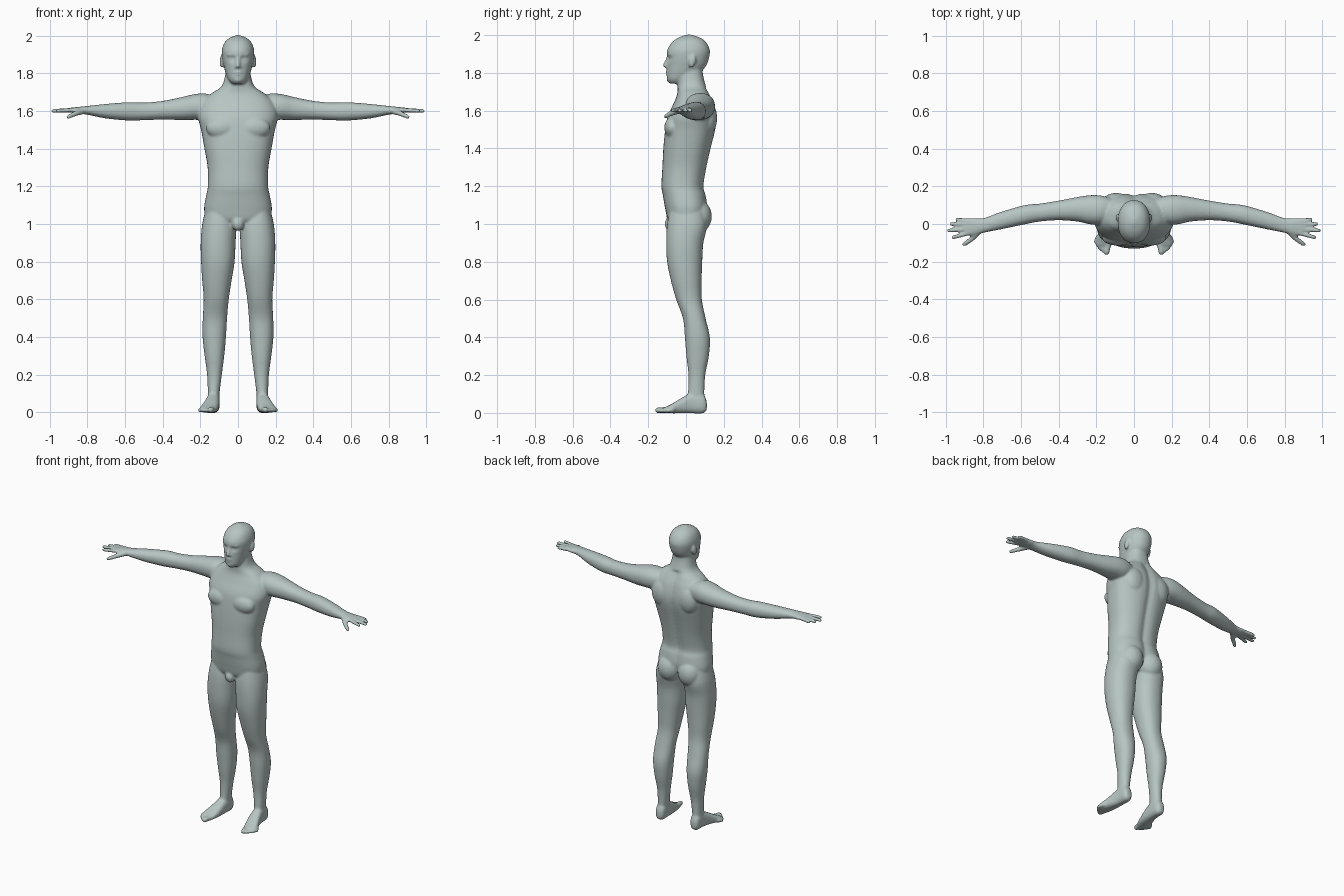
import bpy, bmesh, math
from mathutils import Matrix, Vector

bm = bmesh.new()


def skin_rings(rings):
    """Join rings of points into a closed tube."""
    rings = [[bm.verts.new(co) for co in ring] for ring in rings]
    n = len(rings[0])
    for lo, hi in zip(rings, rings[1:]):
        for k in range(n):
            bm.faces.new((lo[k], lo[(k + 1) % n], hi[(k + 1) % n], hi[k]))
    bm.faces.new(rings[0][::-1])
    bm.faces.new(rings[-1])


def catmull(p, q, r, s, t):
    return [0.5 * (2 * b + (c - a) * t + (2 * a - 5 * b + 4 * c - d) * t * t
                   + (3 * b - a - 3 * c + d) * t ** 3) for a, b, c, d in zip(p, q, r, s)]


def loft(axis, sections, power=2.2, warp=None, steps=4, sides=32):
    """Skin of rounded rings; each section is (position, a0, a1, b0, b1)."""
    rows = []
    for i in range(len(sections) - 1):
        p, s = sections[max(i - 1, 0)], sections[min(i + 2, len(sections) - 1)]
        rows += [catmull(p, sections[i], sections[i + 1], s, k / steps) for k in range(steps)]
    rows.append(sections[-1])
    others = [k for k in range(3) if k != axis]
    rings = []
    for t, a0, a1, b0, b1 in rows:
        ring = []
        for k in range(sides):
            ang = math.tau * k / sides
            c, s = math.cos(ang), math.sin(ang)
            co = Vector((0, 0, 0))
            co[axis] = t
            co[others[0]] = (a0 + a1) / 2 + (a1 - a0) / 2 * math.copysign(abs(c) ** (2 / power), c)
            co[others[1]] = (b0 + b1) / 2 + (b1 - b0) / 2 * math.copysign(abs(s) ** (2 / power), s)
            if warp:
                warp(co)
            ring.append(co)
        rings.append(ring)
    skin_rings(rings)


def capsule(m, profile, sides=14):
    """Turned shape of (height, radius) points placed by a matrix."""
    skin_rings([[m @ Vector((r * math.cos(math.tau * k / sides), r * math.sin(math.tau * k / sides), h))
                 for k in range(sides)] for h, r in profile])


def blob(center, radii, tilt=0):
    m = Matrix.Translation(center) @ Matrix.Rotation(tilt, 4, 'X') @ Matrix.Diagonal((*radii, 1))
    capsule(m, [(-math.cos(a), math.sin(a)) for a in [.08 + 2.98 * i / 12 for i in range(13)]], 20)


def limb(a, b, r0, r1):
    """Tapered rod with rounded ends."""
    a, b = Vector(a), Vector(b)
    d = b - a
    m = Matrix.Translation(a) @ d.to_track_quat('Z', 'Y').to_matrix().to_4x4()
    arc = [.1, .5, .9, 1.25, 1.57]
    capsule(m, [(-r0 * math.cos(t), r0 * math.sin(t)) for t in arc]
            + [(d.length + r1 * math.cos(t), r1 * math.sin(t)) for t in arc[::-1]])


# ---- parts of one side, mirrored afterwards ----
# leg
loft(2, [(1.10, .04, .165, -.08, .09), (1.0, .010, .190, -.10, .112),
         (.90, .013, .198, -.105, .092), (.80, .018, .196, -.10, .086),
         (.70, .034, .190, -.08, .083), (.60, .049, .182, -.052, .084),
         (.50, .058, .187, -.016, .104), (.40, .064, .188, -.006, .126),
         (.30, .073, .177, .002, .121), (.20, .086, .164, .013, .102),
         (.10, .098, .160, .010, .097), (.03, .10, .160, 0, .10)])
# foot and toes
loft(1, [(.110, .115, .148, .015, .06), (.09, .099, .161, -.002, .10),
         (.03, .097, .166, -.002, .105), (-.03, .10, .182, -.002, .075),
         (-.08, .108, .20, -.002, .045), (-.115, .119, .203, 0, .029)], 2.6)
limb((.135, -.09, .016), (.145, -.150, .014), .018, .015)
for root, tip in (((.158, -.09), (.165, -.142)), ((.172, -.085), (.180, -.130)),
                  ((.184, -.08), (.193, -.113)), ((.192, -.07), (.203, -.094))):
    limb((*root, .016), (*tip, .011), .013, .0105)
# arm and palm
loft(0, [(.10, .03, .13, 1.58, 1.67), (.17, 0, .15, 1.555, 1.692),
         (.23, -.002, .153, 1.553, 1.689), (.30, .013, .143, 1.552, 1.673),
         (.40, .020, .124, 1.554, 1.653), (.50, .013, .108, 1.551, 1.644),
         (.58, -.002, .100, 1.549, 1.646), (.70, -.027, .066, 1.560, 1.637),
         (.80, -.047, .031, 1.580, 1.626), (.85, -.061, .031, 1.586, 1.621),
         (.895, -.060, .026, 1.592, 1.616)])
# fingers and thumb
for root, tip in (((.87, .016), (.938, .024)), ((.88, -.005), (.967, 0)),
                  ((.88, -.027), (.983, -.035)), ((.87, -.046), (.958, -.071))):
    limb((*root, 1.605), (*tip, 1.600), .0125, .0105)
limb((.82, -.035, 1.60), (.862, -.08, 1.586), .017, .014)
limb((.862, -.08, 1.586), (.90, -.108, 1.569), .014, .011)
# buttock, chest muscle, shoulder blade
blob((.076, .064, 1.04), (.078, .073, .088))
blob((.085, -.072, 1.51), (.086, .043, .058))
blob((.095, .115, 1.56), (.075, .05, .09))
# ear, eye, brow, nostril
blob((.086, .033, 1.862), (.012, .019, .034), -.2)
blob((.033, -.074, 1.878), (.014, .013, .010))
limb((.010, -.096, 1.898), (.050, -.080, 1.898), .008, .008)
blob((.011, -.100, 1.833), (.009, .010, .008))

# mirror to the other side
twin = bmesh.ops.duplicate(bm, geom=bm.verts[:] + bm.edges[:] + bm.faces[:])['geom']
for g in twin:
    if isinstance(g, bmesh.types.BMVert):
        g.co.x = -g.co.x


# ---- central parts ----
def spine_furrow(co):
    if co.y > .05 and 1.0 < co.z < 1.72:
        co.y -= .014 * math.exp(-(co.x / .028) ** 2)


def eye_sockets(co):
    if co.y < 0:
        d = ((abs(co.x) - .033) / .018) ** 2 + ((co.z - 1.878) / .014) ** 2
        co.y += .014 * math.exp(-d)


# torso and neck: height, half width, front, back
torso = [(.99, .10, -.06, .05), (1.02, .165, -.095, .095), (1.08, .180, -.110, .115),
         (1.15, .169, -.122, .108), (1.20, .160, -.130, .096), (1.30, .161, -.125, .112),
         (1.40, .178, -.120, .134), (1.50, .196, -.110, .158), (1.57, .212, -.097, .163),
         (1.64, .195, -.065, .148), (1.69, .145, -.046, .125), (1.73, .088, -.045, .106),
         (1.79, .068, -.045, .090), (1.86, .06, -.04, .085)]
loft(2, [(z, -w, w, f, b) for z, w, f, b in torso], 2.4, spine_furrow, sides=48)
blob((0, -.083, 1.0), (.032, .03, .037))
# head: height, half width, front, back
head = [(1.743, .028, -.085, -.02), (1.765, .050, -.100, .03), (1.80, .065, -.101, .075),
        (1.84, .076, -.101, .108), (1.88, .084, -.101, .122), (1.92, .086, -.100, .126),
        (1.96, .073, -.076, .108), (1.985, .049, -.043, .078), (2.002, .01, 0, .03)]
loft(2, [(z, -w, w, f, b) for z, w, f, b in head], 2.15, eye_sockets, 6, 48)
# nose, lips, chin
limb((0, -.096, 1.88), (0, -.110, 1.84), .008, .012)
blob((0, -.097, 1.806), (.022, .011, .006))
blob((0, -.096, 1.794), (.019, .011, .006))
blob((0, -.088, 1.765), (.022, .016, .014))

bmesh.ops.recalc_face_normals(bm, faces=bm.faces[:])
mesh = bpy.data.meshes.new("body")
bm.to_mesh(mesh)
bm.free()
skin = bpy.data.materials.new("pale grey green")
skin.diffuse_color = (.47, .56, .54, 1)
mesh.materials.append(skin)
body = bpy.data.objects.new("body", mesh)
bpy.context.collection.objects.link(body)

# fuse into one continuous smooth skin
remesh = body.modifiers.new("fuse", 'REMESH')
remesh.mode = 'VOXEL'
remesh.voxel_size = .007
remesh.use_smooth_shade = True
soften = body.modifiers.new("soften", 'SMOOTH')
soften.factor, soften.iterations = .5, 4
